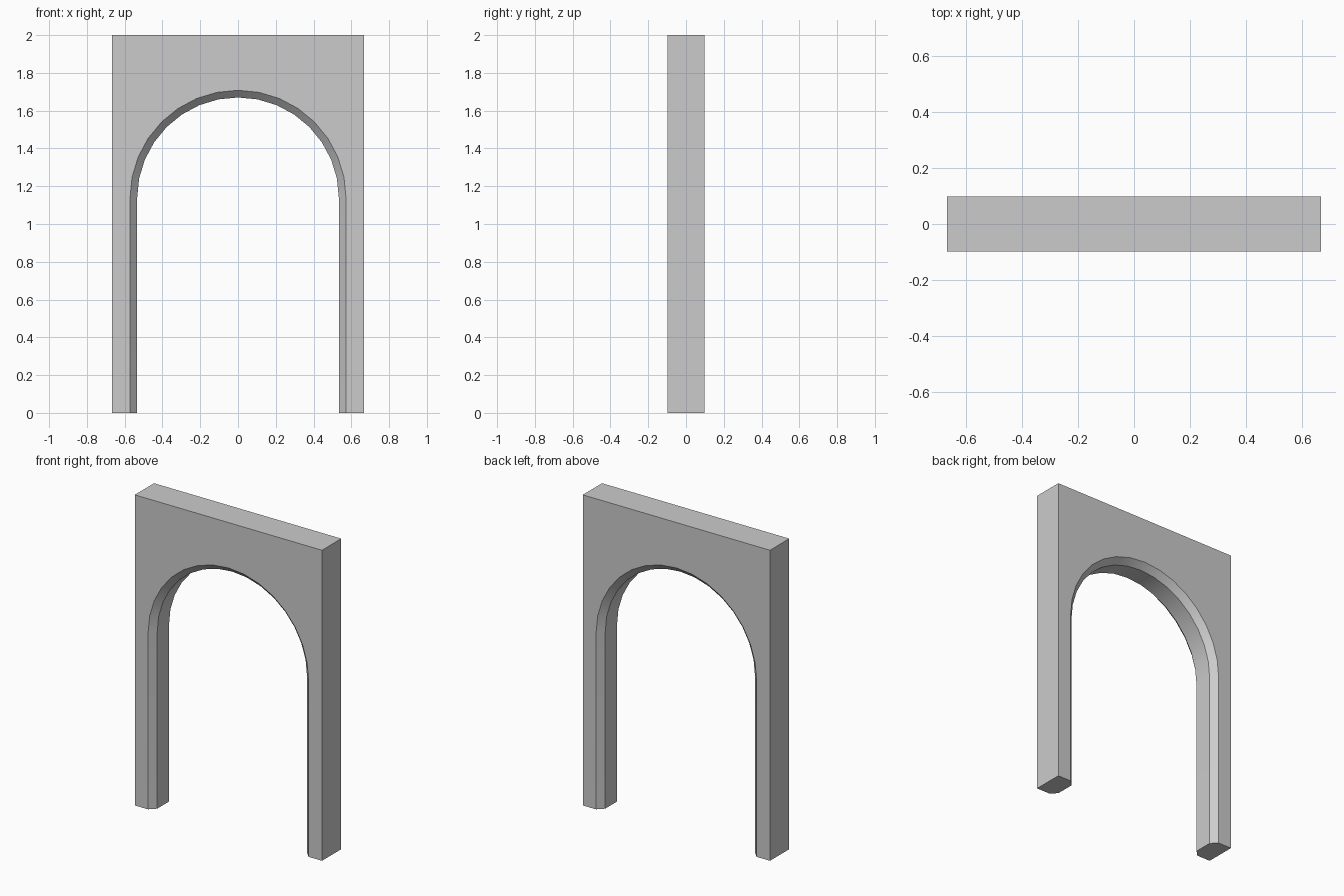
import bpy, bmesh, math

if "Cube" in bpy.data.objects:
    bpy.data.objects.remove(bpy.data.objects["Cube"])

W, H, D = 0.667, 2.0, 0.098        # half width, height, half depth
SPRING, CHAMFER = 1.136, 0.038     # arch springing height, edge chamfer
R_FACE = 0.572                     # opening radius on the faces
SEG = 16

bm = bmesh.new()


def opening(r, y):
    """Arched opening outline from left foot to right foot."""
    pts = [(-r, 0)]
    for i in range(SEG + 1):
        a = math.pi * (1 - i / SEG)
        pts.append((r * math.cos(a), SPRING + r * math.sin(a)))
    pts.append((r, 0))
    return [bm.verts.new((x, y, z)) for x, z in pts]


def outer(y):
    """Rectangular outline from right foot to left foot."""
    return [bm.verts.new((x, y, z)) for x, z in ((W, 0), (W, H), (-W, H), (-W, 0))]


# Opening: chamfer, soffit, chamfer
r_in, d_in = R_FACE - CHAMFER, D - CHAMFER
loops = [opening(r, y) for r, y in ((R_FACE, -D), (r_in, -d_in), (r_in, d_in), (R_FACE, D))]
for a, b in zip(loops, loops[1:]):
    for i in range(len(a) - 1):
        bm.faces.new((a[i], a[i + 1], b[i + 1], b[i]))

# Front and back faces, outer sides and top
front, back = outer(-D), outer(D)
bm.faces.new(loops[0] + front)
bm.faces.new(loops[-1] + back)
for i in range(3):
    bm.faces.new((front[i], front[i + 1], back[i + 1], back[i]))

# Feet
for inner, out in ((0, 3), (-1, 0)):
    bm.faces.new([l[inner] for l in loops] + [back[out], front[out]])

bmesh.ops.recalc_face_normals(bm, faces=bm.faces)
mesh = bpy.data.meshes.new("archway")
bm.to_mesh(mesh)
bm.free()

arch = bpy.data.objects.new("archway", mesh)
bpy.context.collection.objects.link(arch)
bpy.context.view_layer.objects.active = arch
arch.select_set(True)
bpy.ops.object.shade_smooth_by_angle(angle=math.radians(30))
